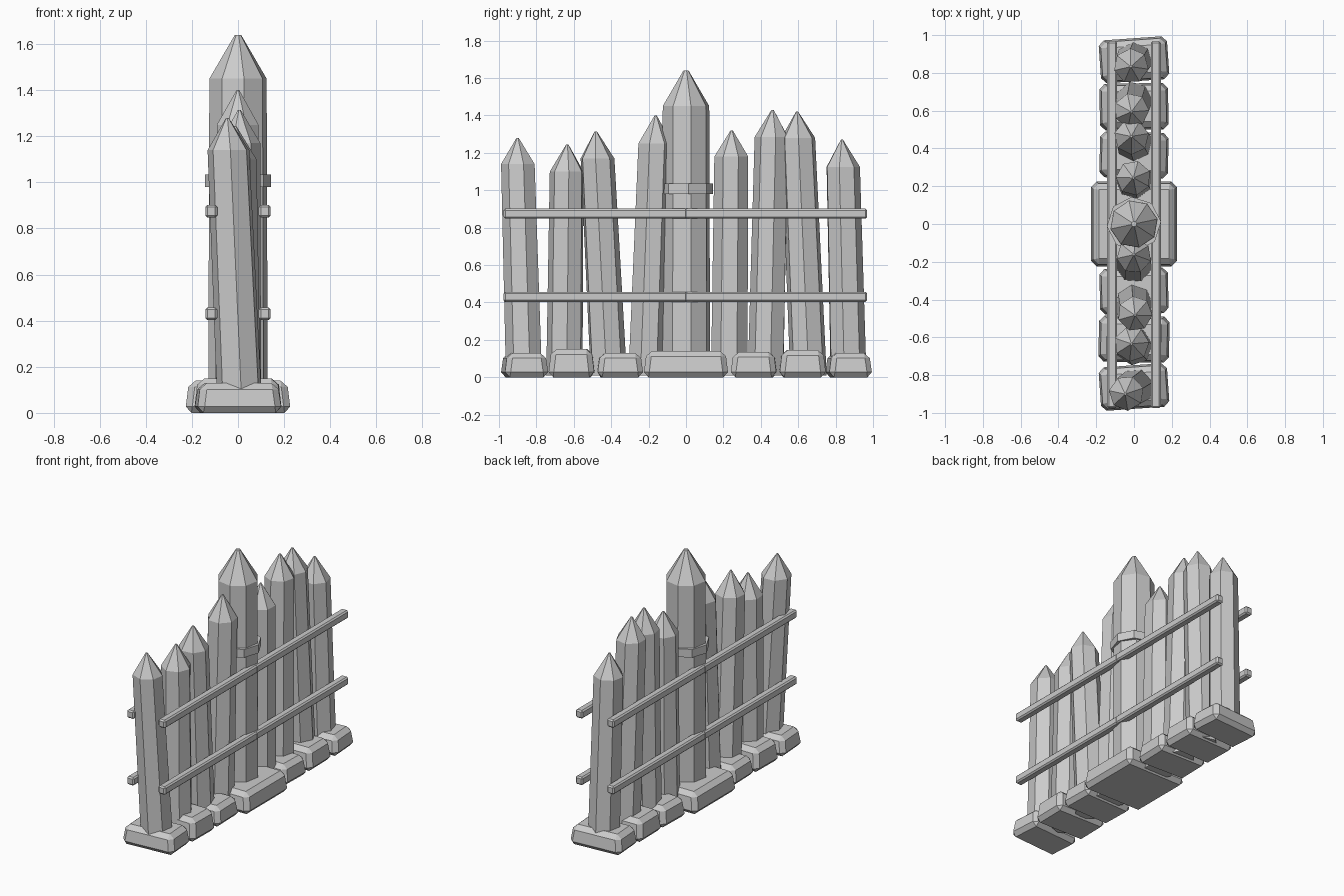
import bpy, bmesh, math
from mathutils import Matrix

if "Cube" in bpy.data.objects:
    bpy.data.objects.remove(bpy.data.objects["Cube"])


def finish(name, bm):
    bmesh.ops.recalc_face_normals(bm, faces=bm.faces)
    me = bpy.data.meshes.new(name)
    bm.to_mesh(me)
    bm.free()
    ob = bpy.data.objects.new(name, me)
    bpy.context.collection.objects.link(ob)
    return ob


def loft(name, rings, sides, turn):
    """Capped prism through rings given as (x, y, z, radius)."""
    bm = bmesh.new()
    loops = []
    for x, y, z, r in rings:
        loops.append([bm.verts.new((x + r * math.cos(turn + 2 * math.pi * i / sides),
                                    y + r * math.sin(turn + 2 * math.pi * i / sides), z))
                      for i in range(sides)])
    for a, b in zip(loops, loops[1:]):
        for i in range(sides):
            j = (i + 1) % sides
            bm.faces.new((a[i], a[j], b[j], b[i]))
    bm.faces.new(loops[0])
    bm.faces.new(loops[-1])
    return finish(name, bm)


def block(name, centre, size, bevel, taper=1.0, turn=0.0):
    """Chamfered box, optionally narrower at the top."""
    bm = bmesh.new()
    bmesh.ops.create_cube(bm, size=1)
    for v in bm.verts:
        k = taper if v.co.z > 0 else 1
        v.co.x *= size[0] - (1 - k)
        v.co.y *= size[1] - (1 - k)
        v.co.z *= size[2]
    bmesh.ops.bevel(bm, geom=bm.edges[:], offset=bevel, segments=1,
                    affect='EDGES', profile=0.5)
    bm.transform(Matrix.Translation(centre) @ Matrix.Rotation(math.radians(turn), 4, 'Z'))
    return finish(name, bm)


# Central post with pointed cap and collar
loft("central_post", [(0, 0, 0.01, 0.132), (0, 0, 1.45, 0.127), (0, 0, 1.64, 0.014)],
     8, math.radians(12))
loft("post_collar", [(0, 0, 0.98, 0.144), (0, 0, 1.035, 0.144)], 8, math.radians(5))

# Leaning stakes: base x, base y, shoulder x, shoulder y, shoulder z, tip z
stakes = [
    (0.01, -0.863, -0.04, -0.896, 1.14, 1.28),
    (0.00, -0.648, -0.012, -0.636, 1.10, 1.245),
    (0.00, -0.415, 0.005, -0.475, 1.17, 1.315),
    (0.00, -0.215, 0.00, -0.168, 1.25, 1.40),
    (0.00, 0.232, -0.003, 0.243, 1.18, 1.32),
    (0.00, 0.43, -0.013, 0.46, 1.285, 1.43),
    (0.00, 0.655, -0.013, 0.60, 1.28, 1.42),
    (0.00, 0.865, -0.015, 0.837, 1.125, 1.27),
]
for i, (bx, by, sx, sy, sz, tz) in enumerate(stakes):
    k = tz / sz
    tip = (bx + (sx - bx) * k, by + (sy - by) * k, tz, 0.006)
    loft(f"stake_{i + 1}", [(bx, by, 0.01, 0.1), (sx, sy, sz, 0.093), tip],
         7, 0.3 + i * 0.7)

# Footing stones: y start, y end, height, width, turn
stones = [
    (-0.982, -0.744, 0.13, 0.37, 4),
    (-0.735, -0.485, 0.15, 0.38, -1),
    (-0.480, -0.230, 0.13, 0.37, 1.5),
    (-0.228, 0.228, 0.14, 0.46, 0),
    (0.240, 0.490, 0.135, 0.37, -1.5),
    (0.495, 0.748, 0.145, 0.37, 1),
    (0.752, 0.987, 0.13, 0.37, 4),
]
for i, (a, b, h, w, turn) in enumerate(stones):
    block(f"footing_stone_{i + 1}", (0, (a + b) / 2, h / 2), (w, b - a, h),
          0.028, 0.965, turn)

# Horizontal rails, two lengths per side and level
for side in (-1, 1):
    for z in (0.43, 0.875):
        for half, (a, b) in enumerate(((-0.975, 0.006), (-0.008, 0.968))):
            block(f"rail_{'left' if side < 0 else 'right'}_{z}_{half + 1}",
                  (side * 0.116, (a + b) / 2, z), (0.052, b - a, 0.054), 0.009)
